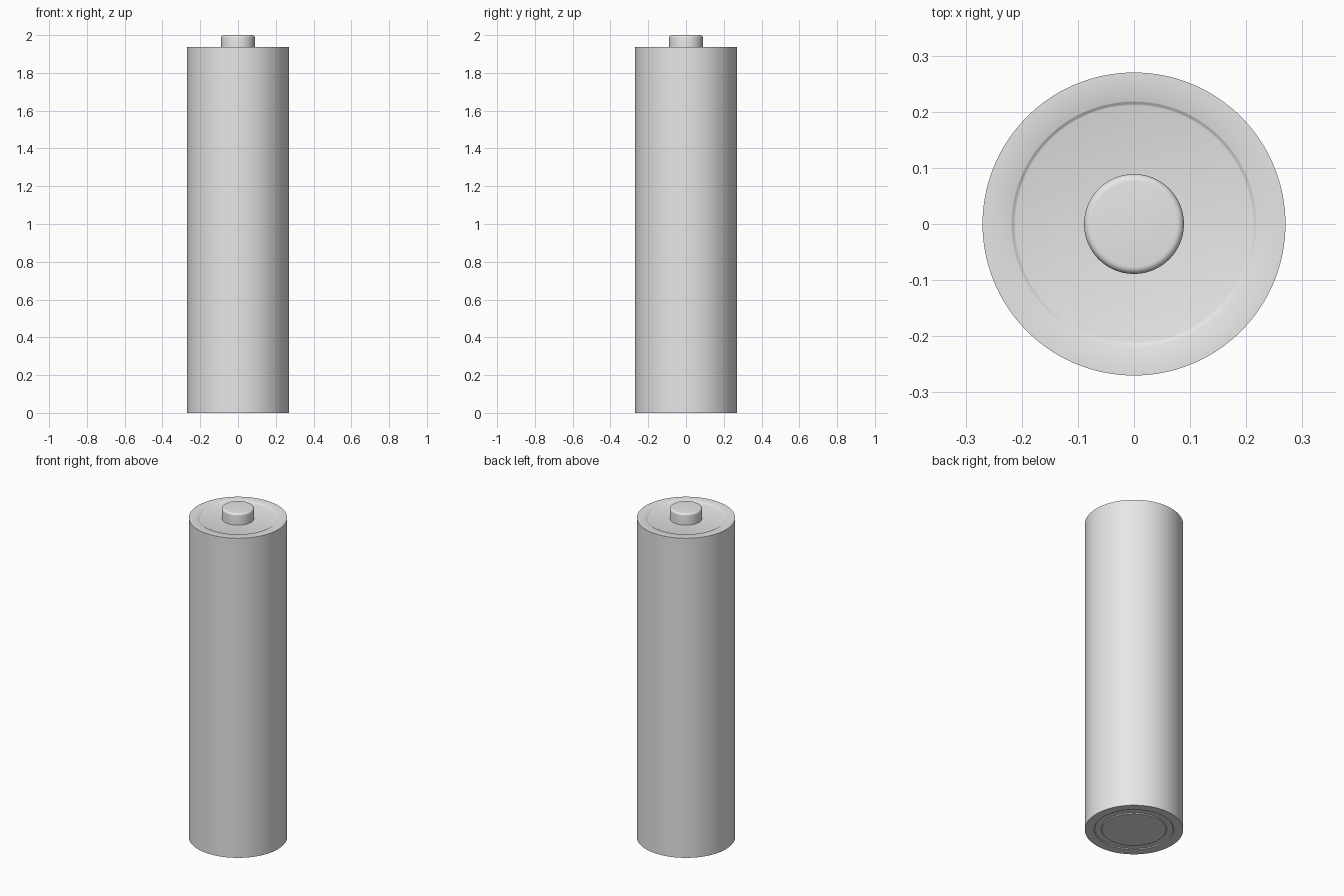
import bpy
import bmesh
import math

cube = bpy.data.objects.get("Cube")
if cube:
    bpy.data.objects.remove(cube, do_unlink=True)

SEGMENTS = 128

grey = bpy.data.materials.new("plain_grey")
grey.use_nodes = True
colour = (0.8, 0.8, 0.8, 1)
grey.diffuse_color = colour
grey.node_tree.nodes["Principled BSDF"].inputs["Base Color"].default_value = colour


def lathe(name, profile):
    """Turn a (radius, height) profile, listed bottom to top, into a closed solid."""
    bm = bmesh.new()
    rings = []
    for radius, height in profile:
        ring = []
        for i in range(SEGMENTS):
            a = math.tau * i / SEGMENTS
            ring.append(bm.verts.new((radius * math.cos(a), radius * math.sin(a), height)))
        rings.append(ring)
    for low, high in zip(rings, rings[1:]):
        for i in range(SEGMENTS):
            j = (i + 1) % SEGMENTS
            bm.faces.new((low[i], low[j], high[j], high[i]))
    bm.faces.new(rings[0][::-1])
    bm.faces.new(rings[-1])
    mesh = bpy.data.meshes.new(name)
    bm.to_mesh(mesh)
    bm.free()
    mesh.materials.append(grey)
    obj = bpy.data.objects.new(name, mesh)
    bpy.context.collection.objects.link(obj)
    bpy.ops.object.select_all(action="DESELECT")
    obj.select_set(True)
    bpy.context.view_layer.objects.active = obj
    bpy.ops.object.shade_smooth_by_angle(angle=math.radians(35))
    return obj


# Casing with a ring groove underneath and a shallow recess on top
lathe("casing", [
    (0.176, 0), (0.18, 0.005), (0.215, 0.005), (0.219, 0),
    (0.27, 0), (0.27, 1.936),
    (0.219, 1.936), (0.217, 1.935), (0.214, 1.932), (0.211, 1.931),
])

# Raised contact with a rounded top rim
RADIUS, TOP, BEVEL = 0.089, 2.0, 0.013
rim = []
for step in range(7):
    a = math.pi / 2 * step / 6
    rim.append((RADIUS - BEVEL + BEVEL * math.cos(a), TOP - BEVEL + BEVEL * math.sin(a)))
lathe("top_contact", [(RADIUS, 1.925)] + rim)
